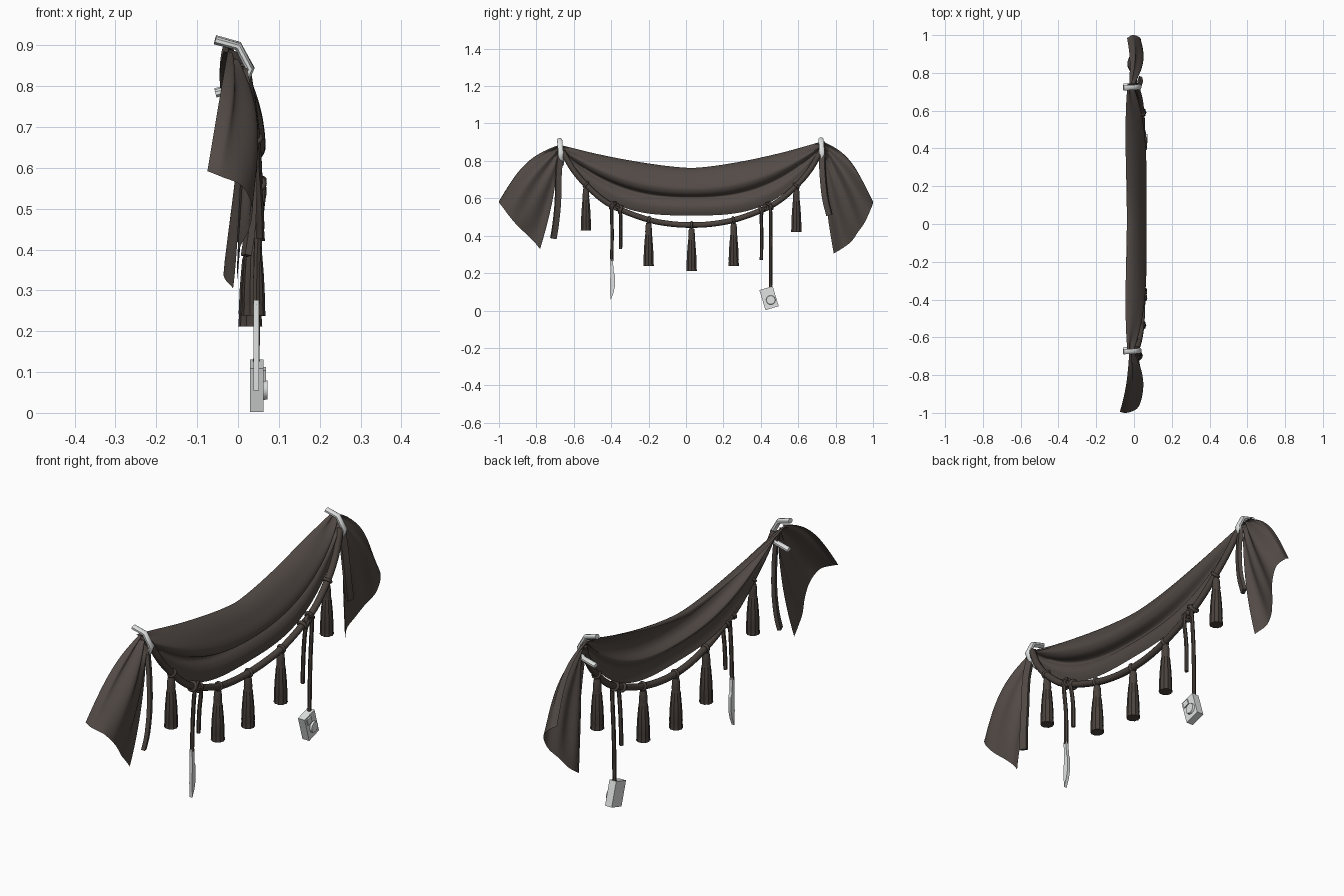
import bpy, bmesh, math
from mathutils import Vector, Matrix

if "Cube" in bpy.data.objects:
    bpy.data.objects.remove(bpy.data.objects["Cube"])


def material(name, rgb):
    m = bpy.data.materials.new(name)
    m.diffuse_color = (*rgb, 1)
    m.use_nodes = True
    m.node_tree.nodes["Principled BSDF"].inputs["Base Color"].default_value = m.diffuse_color
    return m


CLOTH = material("dark brown cloth", (0.085, 0.069, 0.061))
CORD = material("darker brown cord", (0.068, 0.054, 0.046))
METAL = material("pale grey metal", (0.75, 0.76, 0.76))


def finish(name, bm, mat, angle=50):
    bmesh.ops.recalc_face_normals(bm, faces=bm.faces)
    me = bpy.data.meshes.new(name)
    bm.to_mesh(me)
    bm.free()
    ob = bpy.data.objects.new(name, me)
    bpy.context.collection.objects.link(ob)
    me.materials.append(mat)
    bpy.ops.object.select_all(action='DESELECT')
    ob.select_set(True)
    bpy.context.view_layer.objects.active = ob
    bpy.ops.object.shade_smooth_by_angle(angle=math.radians(angle))
    return ob


def spline(pts, f):
    """Catmull-Rom point at f in 0..1 along pts."""
    p = [Vector(q) for q in pts]
    n = len(p) - 1
    i = min(int(f * n), n - 1)
    t = f * n - i
    a = p[i - 1] if i else 2 * p[0] - p[1]
    b, c = p[i], p[i + 1]
    d = p[i + 2] if i + 2 <= n else 2 * p[n] - p[n - 1]
    return 0.5 * (2 * b + (c - a) * t + (2 * a - 5 * b + 4 * c - d) * t * t
                  + (3 * b - a - 3 * c + d) * t ** 3)


def skin(bm, rows, closed):
    for r, s in zip(rows, rows[1:]):
        n = len(r)
        for j in range(n if closed else n - 1):
            bm.faces.new((r[j], r[(j + 1) % n], s[(j + 1) % n], s[j]))


def sheet(name, fn, nu, nv, mat):
    bm = bmesh.new()
    rows = [[bm.verts.new(fn(i / nu, j / nv)) for j in range(nv + 1)]
            for i in range(nu + 1)]
    skin(bm, rows, False)
    return finish(name, bm, mat, 75)


def sweep(name, pts, ra, rb, mat, sides=8, ref=(1, 0, 0), steps=0):
    """Tube along pts: radius ra along ref, rb across it."""
    if steps:
        path = [spline(pts, i / steps) for i in range(steps + 1)]
    else:
        path = [Vector(p) for p in pts]
    bm = bmesh.new()
    rows = []
    for i, p in enumerate(path):
        tan = (path[min(i + 1, len(path) - 1)] - path[max(i - 1, 0)]).normalized()
        side = tan.cross(Vector(ref)).normalized()
        up = side.cross(tan)
        ang = [(k + 0.5) * math.tau / sides for k in range(sides)]
        rows.append([bm.verts.new(p + up * ra * math.cos(a) + side * rb * math.sin(a))
                     for a in ang])
    skin(bm, rows, True)
    bm.faces.new(rows[0])
    bm.faces.new(rows[-1])
    return finish(name, bm, mat)


def ring(name, centre, big, small, axis, mat):
    """Torus whose hole points along axis."""
    q = Vector((0, 0, 1)).rotation_difference(Vector(axis))
    bm = bmesh.new()
    rows = []
    for i in range(13):
        a = i * math.tau / 12
        rows.append([bm.verts.new(Vector(centre) + q @ Vector((
            (big + small * math.cos(b)) * math.cos(a),
            (big + small * math.cos(b)) * math.sin(a), small * math.sin(b))))
            for b in (k * math.tau / 8 for k in range(8))])
    skin(bm, rows, True)
    bmesh.ops.remove_doubles(bm, verts=bm.verts, dist=1e-5)
    return finish(name, bm, mat)


# Main swag: centre cross-section (x, z) raised and pinched towards both hooks
PROFILE = [(-.038, .745, 0), (-.032, .762, 0), (-.005, .755, 0), (.022, .733, 0),
           (.045, .70, 0), (.062, .67, 0), (.067, .645, 0), (.052, .62, 0), (.02, .61, 0),
           (.015, .60, 0), (.032, .58, 0), (.042, .555, 0), (.04, .53, 0), (.032, .508, 0)]


def swag(u, v):
    t = (2 * u - 1) * 1.02
    s = min(abs(t), 1)
    c = spline(PROFILE, v)
    k = s ** (1.3 + 1.8 * v)
    end_z = .895 - .05 * v + (.01 if t > 0 else -.01)
    end_x = -.035 + .055 * v + .008 * math.sin(v * 19)
    back = -.05 * max(0, 1 - v / .3) * s ** 2 * (1 - s)
    return (c.x + (end_x - c.x) * s ** 4 + back, .03 + .7 * t, c.y + (end_z - c.y) * k)


sheet("swag_cloth", swag, 56, 52, CLOTH)


# Side tails: fan from the pinch to a wavy hem, given from outer to inner corner
def tail(name, y0, top, hem):
    out = 1 if y0 > 0 else -1

    def fn(u, v):
        h = spline(hem, u)
        p = Vector((-.025 + .045 * u + .008 * math.sin(u * 18), y0 + .01 * out, top - .05 * u))
        q = p.lerp(h, v)
        bow = math.sin(math.pi * v)
        q.z += .05 * (1 - u) * bow
        q.y += out * (.015 * (1 - u) - .015 * u) * bow
        q.x += .009 * math.sin(u * 21) * bow ** .7 * (.5 + .5 * v)
        q.x += bow * (.022 * math.sin(u * math.pi) + .008 * (1 - u))
        return q
    sheet(name, fn, 44, 18, CLOTH)


tail("left_tail", -.67, .885, [(-.075, -.995, .592), (-.04, -1, .578), (.01, -.982, .555),
                               (.034, -.945, .505), (.028, -.90, .452), (.005, -.85, .405),
                               (-.002, -.81, .365), (-.002, -.78, .328)])
tail("right_tail", .73, .90, [(-.037, .985, .60), (-.005, 1, .58), (.033, .985, .535),
                              (.03, .955, .47), (.0, .92, .42), (-.025, .885, .37),
                              (-.035, .84, .335), (-.012, .79, .305)])

# Wall hooks wrapping the pinched cloth
for side, y, dz in (("left", -.67, -.003), ("right", .727, 0)):
    sweep(side + "_hook", [(-.056, y - .006, .915 + dz), (0, y - .004, .90 + dz),
                           (.03, y, .845 + dz), (.012, y + .003, .802 + dz),
                           (-.055, y + .004, .785 + dz)],
          .015, .011, METAL, 8, (0, 1, 0))

# Rope under the swag
ROPE = [(.015, -.66, .85), (.03, -.605, .755), (.04, -.535, .672), (.045, -.44, .588),
        (.045, -.34, .535), (.042, -.20, .485), (.036, -.08, .463), (.034, .03, .457),
        (.036, .14, .463), (.042, .26, .485), (.045, .40, .535), (.045, .50, .588),
        (.04, .595, .672), (.03, .665, .755), (.015, .72, .85)]
sweep("rope", ROPE, .015, .015, CORD, 10, (1, 0, 0), 70)


def rope_at(y):
    f = min((i / 400 for i in range(401)), key=lambda g: abs(spline(ROPE, g).y - y))
    return spline(ROPE, f), spline(ROPE, min(f + .01, 1)) - spline(ROPE, max(f - .01, 0))


# Pleated tassels: (height below tassel top, radius)
SHAPE = [(0, .013), (.012, .016), (.045, .018), (.055, .017), (.065, .020),
         (.13, .0255), (.195, .0285), (.20, .0275), (.228, .0295)]
for n, y in enumerate((-.535, -.2, .03, .255, .59)):
    p, tan = rope_at(y)
    ring(f"tassel_loop_{n + 1}", p, .015, .007, tan, CORD)
    bm = bmesh.new()
    rows = []
    for d, r in SHAPE:
        pleat = .09 if d > .06 else 0
        rows.append([bm.verts.new((p.x - .004 + r * (1 - pleat * (k % 2)) * math.cos(k * math.tau / 20),
                                   y + r * (1 - pleat * (k % 2)) * math.sin(k * math.tau / 20),
                                   p.z - .018 - d)) for k in range(20)])
    skin(bm, rows, True)
    bm.faces.new(rows[0])
    bm.faces.new(rows[-1])
    finish(f"tassel_{n + 1}", bm, CORD, 30)

# Knots with two hanging cords each: (y, lower end z)
for side, ky, cords in (("left", -.372, ((-.397, .265), (-.35, .33))),
                        ("right", .43, ((.403, .27), (.452, .12)))):
    p, tan = rope_at(ky)
    for j, (y, z) in enumerate(cords):
        q, tan = rope_at(y)
        ring(f"{side}_knot_{j + 1}", q, .017, .008, tan, CORD)
        sweep(f"{side}_cord_{j + 1}", [(.055, ky, q.z + .012), (.062, (ky + y) / 2, q.z + .008),
                                       (.058, y, q.z - .025), (.048, y + .002, (q.z + z) / 2),
                                       (.045, y, z)], .009, .009, CORD, 6, (1, 0, 0), 14)
    ring(side + "_knot_wrap", p + Vector((.008, 0, .004)), .012, .009, (1, 0, .3), CORD)

# Ribbons hanging from the hooks
sweep("left_ribbon", [(.01, -.672, .84), (.028, -.682, .72), (.033, -.685, .58),
                      (.03, -.697, .46), (.02, -.709, .385)], .012, .022, CLOTH, 4, (.8, .3, 0), 12)
sweep("right_ribbon", [(.015, .727, .85), (.03, .732, .72), (.034, .745, .60),
                       (.03, .767, .51)], .012, .022, CLOTH, 4, (.8, -.3, 0), 12)

# Knife charm: extruded outline (y, z)
bm = bmesh.new()
OUT = [(-.406, .275), (-.390, .275), (-.388, .21), (-.380, .19), (-.380, .13),
       (-.389, .09), (-.404, .055), (-.407, .12), (-.404, .20)]
rows = [[bm.verts.new((x, y, z)) for y, z in OUT] for x in (.038, .052)]
skin(bm, rows, True)
bm.faces.new(rows[0])
bm.faces.new(rows[1])
finish("knife_charm", bm, METAL, 20)

# Small box charm with a round front, tilted on its cord
TILT = Matrix.Translation((.046, .444, .066)) @ Matrix.Rotation(math.radians(17), 4, 'X')


def block(name, size, offset):
    bm = bmesh.new()
    bmesh.ops.create_cube(bm, size=1, matrix=Matrix.Diagonal((*size, 1)))
    bm.transform(TILT @ Matrix.Translation(offset))
    finish(name, bm, METAL, 20)


block("charm_body", (.034, .074, .112), (0, 0, 0))
block("charm_step", (.008, .03, .028), (.018, -.012, .034))
bm = bmesh.new()
bmesh.ops.create_cone(bm, cap_ends=True, segments=16, radius1=.026, radius2=.023, depth=.014,
                      matrix=Matrix.Translation((.019, .006, -.012)) @ Matrix.Rotation(math.pi / 2, 4, 'Y'))
bm.transform(TILT)
finish("charm_disc", bm, METAL, 30)
